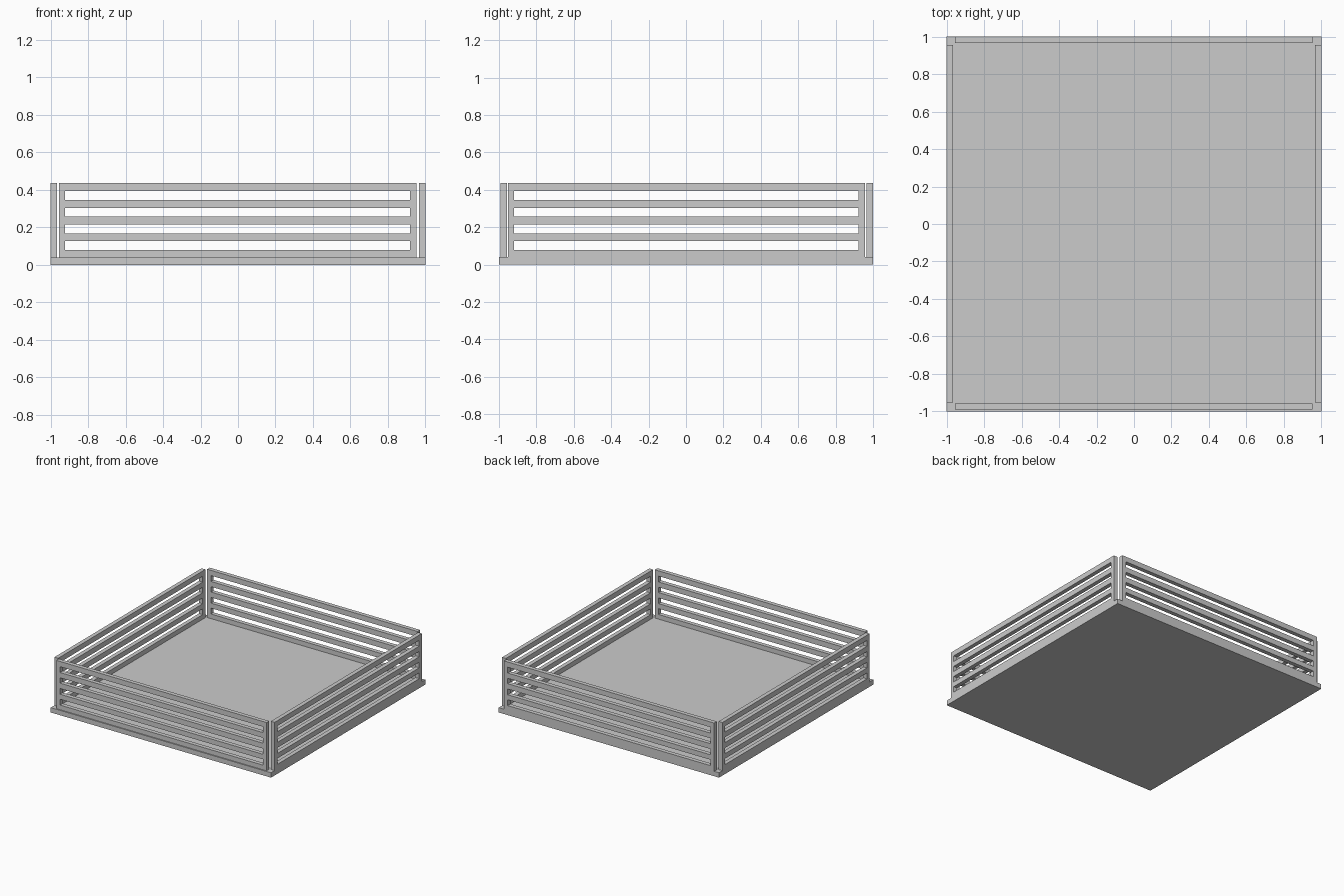
import bpy, bmesh

if "Cube" in bpy.data.objects:
    bpy.data.objects.remove(bpy.data.objects["Cube"])

BASE_H, TOP = 0.04, 0.436
THICK = 0.034
STILE = 0.034
# Heights where rails and slots alternate, bottom rail first
LEVELS = [BASE_H, 0.078, 0.126, 0.167, 0.214, 0.258, 0.302, 0.345, 0.393, TOP]


def add_object(name, bm):
    bmesh.ops.recalc_face_normals(bm, faces=bm.faces)
    mesh = bpy.data.meshes.new(name)
    bm.to_mesh(mesh)
    bm.free()
    obj = bpy.data.objects.new(name, mesh)
    bpy.context.collection.objects.link(obj)
    return obj


def slatted_panel(name, u0, u1, centre, along_x):
    """One-piece wall with four open slots, thickened about its mid plane."""
    us = [u0, u0 + STILE, u1 - STILE, u1]
    bm = bmesh.new()
    grid = [[bm.verts.new((u, centre, z) if along_x else (centre, u, z))
             for z in LEVELS] for u in us]
    for i in range(3):
        for j in range(len(LEVELS) - 1):
            if i == 1 and j % 2 == 1:
                continue  # open slot
            bm.faces.new((grid[i][j], grid[i + 1][j],
                          grid[i + 1][j + 1], grid[i][j + 1]))
    obj = add_object(name, bm)
    mod = obj.modifiers.new("thickness", 'SOLIDIFY')
    mod.thickness = THICK
    mod.offset = 0
    return obj


# Floor slab
bm = bmesh.new()
bmesh.ops.create_cube(bm, size=1)
bmesh.ops.scale(bm, vec=(2, 2, BASE_H), verts=bm.verts)
bmesh.ops.translate(bm, vec=(0, 0, BASE_H / 2), verts=bm.verts)
add_object("floor_slab", bm)

# Slatted walls, with small gaps left at the corners
half = THICK / 2
slatted_panel("front_wall", -0.956, 0.953, -0.991 + half, True)
slatted_panel("back_wall", -0.956, 0.953, 1 - half, True)
slatted_panel("left_wall", -0.953, 0.956, -1 + half, False)
slatted_panel("right_wall", -0.953, 0.956, 1 - half, False)
